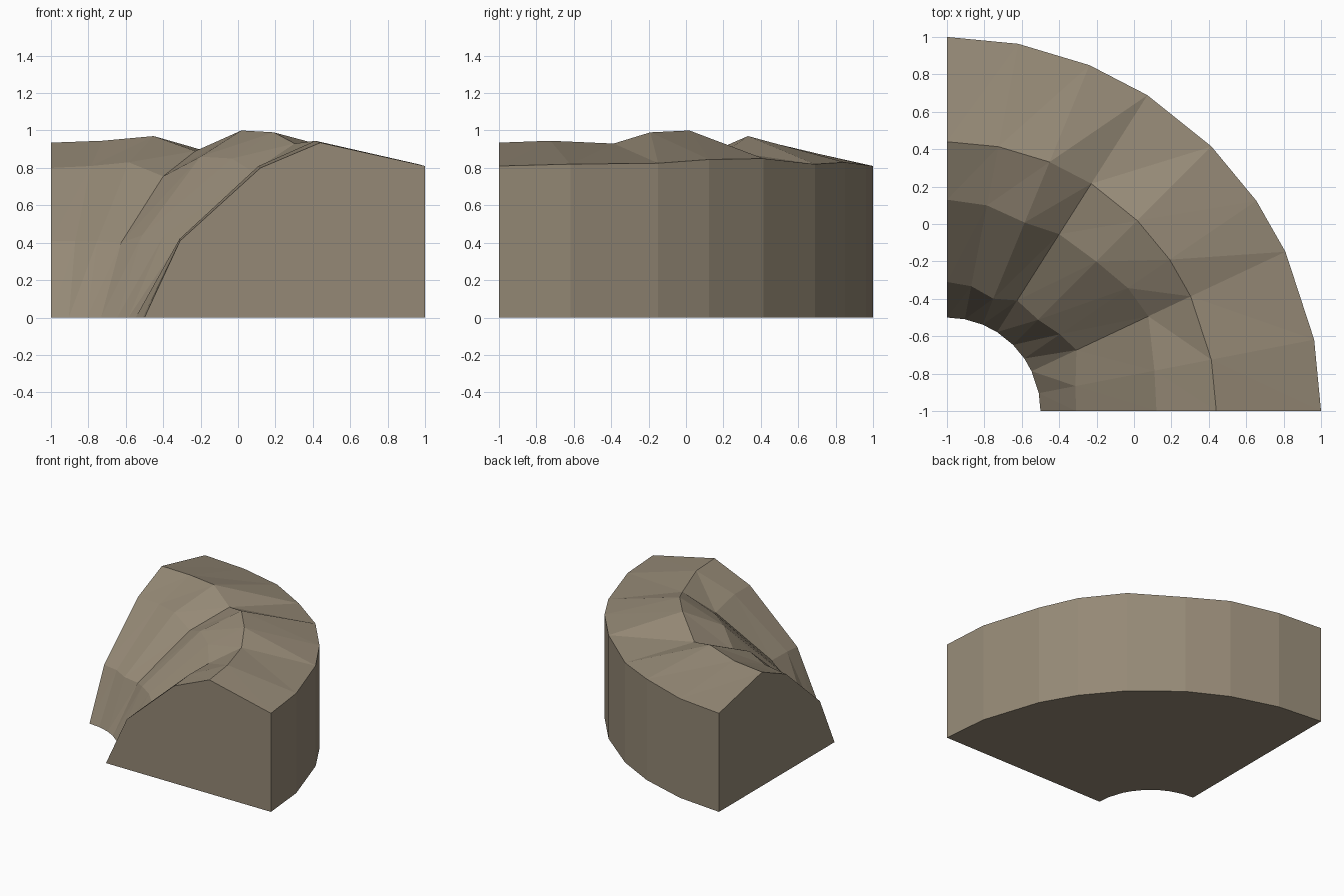
import bpy
import bmesh
from math import radians, cos, sin
from mathutils import Vector

default = bpy.data.objects.get("Cube")
if default:
    bpy.data.objects.remove(default, do_unlink=True)

# Single stone colour
stone = bpy.data.materials.new("warm_grey_stone")
stone.use_nodes = True
colour = (0.30, 0.25, 0.18, 1.0)
stone.diffuse_color = colour
stone.node_tree.nodes["Principled BSDF"].inputs["Base Color"].default_value = colour

# The bank sweeps a quarter turn around this corner
PIVOT = Vector((-1, -1, 0))
INNER, RIDGE, OUTER = 0.5, 1.44, 2.0

# Each station: angle, foot and shoulder radius,
# then foot, shoulder, ridge and rim height
STATIONS = [
    (0, .69, 1.12, .41, .80, .935, .81),
    (11, .70, 1.13, .42, .81, .945, .82),
    (25.2, .765, 1.19, .42, .78, .93, .825),
    (34.2, .73, 1.17, .44, .85, .99, .845),
    (45, .69, 1.13, .44, .86, 1, .85),
    (57.6, .70, 1.12, .40, .755, .89, .82),
    (67.6, .65, 1.09, .41, .83, .97, .83),
    (79, .68, 1.12, .41, .81, .945, .815),
    (90, .69, 1.13, .41, .80, .935, .81),
]


def cross_section(bm, station):
    """Add one radial profile, from the inner foot over to the outer base."""
    angle, foot_r, shoulder_r, foot_z, shoulder_z, ridge_z, rim_z = station
    outward = Vector((cos(radians(angle)), sin(radians(angle)), 0))
    profile = [(INNER, 0), (foot_r, foot_z), (shoulder_r, shoulder_z),
               (RIDGE, ridge_z), (OUTER, rim_z), (OUTER, 0)]
    return [bm.verts.new(PIVOT + outward * r + Vector((0, 0, z)))
            for r, z in profile]


bm = bmesh.new()
rows = [cross_section(bm, s) for s in STATIONS]

# Faceted slope, crest and outer wall
for a, b in zip(rows, rows[1:]):
    for j in range(len(a) - 1):
        bm.faces.new((a[j], a[j + 1], b[j]))
        bm.faces.new((a[j + 1], b[j + 1], b[j]))

# Flat cut ends and underside
bm.faces.new(rows[0])
bm.faces.new(rows[-1][::-1])
bm.faces.new([r[0] for r in rows] + [r[-1] for r in reversed(rows)])
bmesh.ops.recalc_face_normals(bm, faces=bm.faces)

mesh = bpy.data.meshes.new("curved_rock_bank")
bm.to_mesh(mesh)
bm.free()
mesh.materials.append(stone)
rock = bpy.data.objects.new("curved_rock_bank", mesh)
bpy.context.collection.objects.link(rock)
